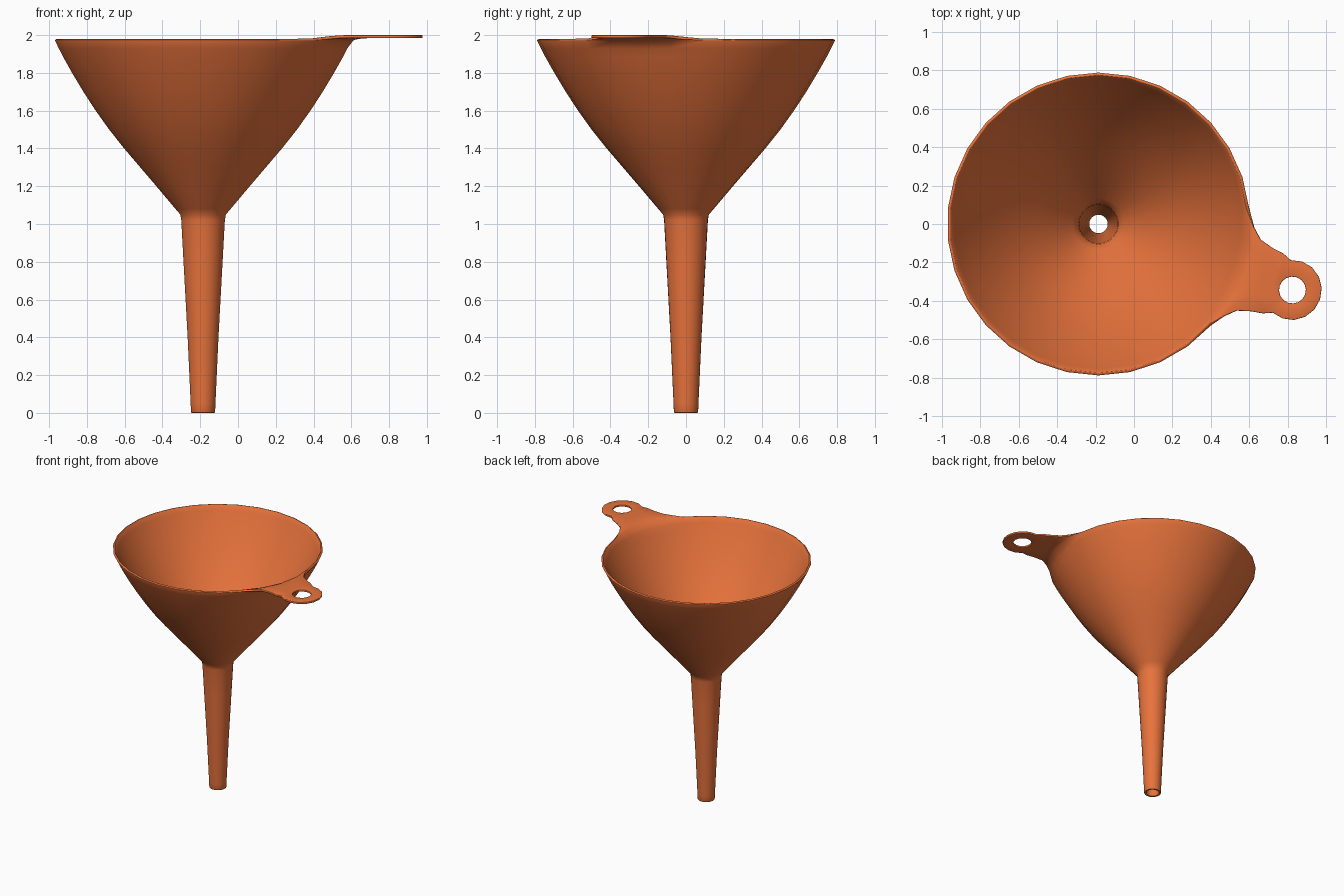
import bpy, bmesh
from math import sin, cos, radians

if "Cube" in bpy.data.objects:
    bpy.data.objects.remove(bpy.data.objects["Cube"])

AXIS_X, SEGS, WALL = -0.185, 30, 0.016
TAB_ANGLE = radians(-18.8)

# Outer wall profile (radius, height), spout tip to rim
PROFILE = [(0.064, 0.0), (0.066, 0.05), (0.082, 0.4), (0.104, 0.8), (0.116, 1.02),
           (0.121, 1.05), (0.147, 1.08), (0.24, 1.19), (0.33, 1.295), (0.42, 1.40),
           (0.50, 1.50), (0.575, 1.605), (0.64, 1.705), (0.70, 1.805),
           (0.745, 1.885), (0.768, 1.93), (0.79, 1.974)]

bm = bmesh.new()


def tab_vert(u, v, z):
    """Vertex in tab space: u away from the axis, v across the tab."""
    c, s = cos(TAB_ANGLE), sin(TAB_ANGLE)
    return bm.verts.new((AXIS_X + u * c - v * s, u * s + v * c, z))


def strip(a, b):
    for i in range(len(a) - 1):
        bm.faces.new((a[i], a[i + 1], b[i + 1], b[i]))


# Spout and bowl
rings = []
for r, z in PROFILE:
    rings.append([bm.verts.new((AXIS_X + r * cos(radians(6 + 12 * k)),
                                r * sin(radians(6 + 12 * k)), z)) for k in range(SEGS)])
for lo, hi in zip(rings, rings[1:]):
    strip(lo + lo[:1], hi + hi[:1])

# Rim section that flares into the tab
rim = [rings[-1][k] for k in (0, -1, -2, -3, -4)]
for vert, push, z in zip(rim, (0, .008, .01, .008, 0), (1.974, 1.969, 1.968, 1.969, 1.974)):
    vert.co.x += push * cos(TAB_ANGLE)
    vert.co.y += push * sin(TAB_ANGLE)
    vert.co.z = z

# Neck of the tab: rows of five (edge u, middle u, half width, height)
Z = 2.0 - WALL
row = rim
for ue, um, w, z in ((.775, .822, .245, 1.977), (.828, .855, .195, Z - .001),
                     (.90, .90, .174, Z), (.96, .96, .165, Z)):
    new = []
    for t in (1, .5, 0, -.5, -1):
        new.append(tab_vert(um + (ue - um) * t * t, w * t, z))
    strip(row, new)
    row = new

# Round tab end with its hanging hole
CU, R, HOLE = 1.067, 0.152, 0.07
end = [tab_vert(CU + R * cos(radians(a)), R * 1.03 * sin(radians(a)), Z)
       for a in [-112.5 + 22.5 * i for i in range(11)]]
outer = row + end
hole = [tab_vert(CU + HOLE * cos(radians(135 + 22.5 * i)),
                 HOLE * sin(radians(135 + 22.5 * i)), Z) for i in range(16)]
strip(outer + outer[:1], hole + hole[:1])

# Consistent outward normals
bmesh.ops.recalc_face_normals(bm, faces=bm.faces[:])
bm.faces.ensure_lookup_table()
f = bm.faces[0]
c = f.calc_center_median()
if f.normal.x * (c.x - AXIS_X) + f.normal.y * c.y < 0:
    bmesh.ops.reverse_faces(bm, faces=bm.faces[:])

mesh = bpy.data.meshes.new("funnel")
bm.to_mesh(mesh)
bm.free()
funnel = bpy.data.objects.new("funnel", mesh)
bpy.context.collection.objects.link(funnel)

# Wall thickness and softened edges
solid = funnel.modifiers.new("wall", 'SOLIDIFY')
solid.thickness = WALL
solid.offset = -1
solid.use_even_offset = True
bevel = funnel.modifiers.new("soft_edges", 'BEVEL')
bevel.width = 0.004
bevel.segments = 2
bevel.limit_method = 'ANGLE'
bevel.angle_limit = radians(60)

mat = bpy.data.materials.new("orange_plastic")
mat.diffuse_color = (0.8, 0.17, 0.045, 1)
mat.use_nodes = True
mat.node_tree.nodes["Principled BSDF"].inputs["Base Color"].default_value = mat.diffuse_color
mesh.materials.append(mat)

bpy.context.view_layer.objects.active = funnel
funnel.select_set(True)
bpy.ops.object.shade_smooth_by_angle(angle=radians(48))
